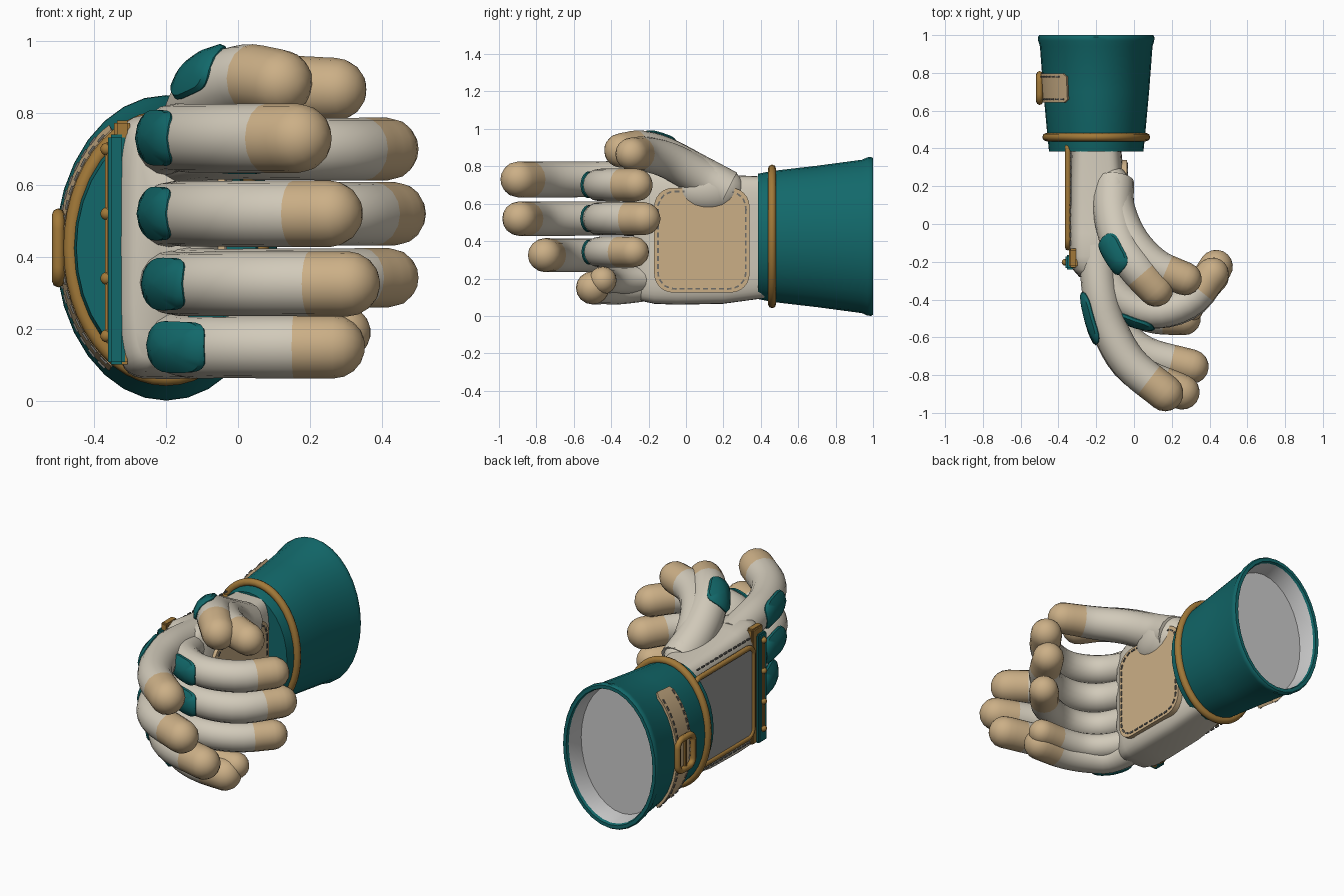
import bpy, bmesh
from math import sin, cos, pi, radians, copysign
from mathutils import Vector, Matrix

if "Cube" in bpy.data.objects:
    bpy.data.objects.remove(bpy.data.objects["Cube"], do_unlink=True)


def material(name, rgb):
    m = bpy.data.materials.new(name)
    m.use_nodes = True
    m.diffuse_color = (*rgb, 1)
    m.node_tree.nodes["Principled BSDF"].inputs["Base Color"].default_value = (*rgb, 1)
    return m


CREAM = material("cream_leather", (0.64, 0.59, 0.49))
TAN = material("tan_leather", (0.60, 0.43, 0.24))
TEAL = material("teal_fabric", (0.006, 0.14, 0.145))
GOLD = material("gold_trim", (0.36, 0.19, 0.04))
GREY = material("grey_panel", (0.33, 0.33, 0.32))
STITCH = material("dark_stitching", (0.16, 0.155, 0.14))
LINER = material("pale_liner", (0.6, 0.6, 0.6))
Z = Vector((0, 0, 1))


def finish(name, bm, mats, angle=40):
    bmesh.ops.recalc_face_normals(bm, faces=bm.faces)
    me = bpy.data.meshes.new(name)
    bm.to_mesh(me)
    bm.free()
    ob = bpy.data.objects.new(name, me)
    bpy.context.collection.objects.link(ob)
    for m in mats:
        me.materials.append(m)
    bpy.ops.object.select_all(action='DESELECT')
    ob.select_set(True)
    bpy.context.view_layer.objects.active = ob
    bpy.ops.object.shade_smooth_by_angle(angle=radians(angle))
    return ob


def loft(name, rings, mats, second_from=None, angle=40):
    """Skin closed rings and cap both ends; later rings may take the second material."""
    bm = bmesh.new()
    vs = [[bm.verts.new(p) for p in r] for r in rings]
    n = len(rings[0])
    for i in range(len(vs) - 1):
        for j in range(n):
            k = (j + 1) % n
            f = bm.faces.new((vs[i][j], vs[i][k], vs[i + 1][k], vs[i + 1][j]))
            f.material_index = int(second_from is not None and i >= second_from)
    bm.faces.new(vs[0])
    bm.faces.new(vs[-1]).material_index = int(second_from is not None)
    return finish(name, bm, mats, angle)


class Path:
    """Smooth finger centre line, sampled evenly by length."""
    def __init__(self, pts, r0, r1):
        p = [Vector(q) for q in pts]
        p = [2 * p[0] - p[1]] + p + [2 * p[-1] - p[-2]]
        self.pts = []
        for a, b, c, d in zip(p, p[1:], p[2:], p[3:]):
            for i in range(20):
                t = i / 20
                self.pts.append(0.5 * (2 * b + (c - a) * t + (2 * a - 5 * b + 4 * c - d) * t * t
                                       + (3 * b - a - 3 * c + d) * t ** 3))
        self.pts.append(p[-2])
        self.cum = [0]
        for a, b in zip(self.pts, self.pts[1:]):
            self.cum.append(self.cum[-1] + (b - a).length)
        self.length, self.r0, self.r1 = self.cum[-1], r0, r1

    def at(self, s):
        s = min(max(s, 0), self.length)
        i = max(k for k in range(len(self.pts) - 1) if self.cum[k] <= s)
        return self.pts[i].lerp(self.pts[i + 1], (s - self.cum[i]) / (self.cum[i + 1] - self.cum[i]))

    def frame(self, s):
        t = (self.at(s + 0.03) - self.at(s - 0.03)).normalized()
        n = t.cross(Z).normalized()
        r = self.r0 + (self.r1 - self.r0) * s / self.length
        return self.at(s), t, n, n.cross(t), r

    def surface(self, s, ang, off):
        c, t, n, u, r = self.frame(s)
        return c + (n * cos(ang) + u * sin(ang)) * (r + off)


def finger(name, pts, r0, r1, pad_at, pad_len, pad_ang=0, tip=0.11, seg=16):
    path = Path(pts, r0, r1)
    cut = path.length - tip
    stations = [cut * i / 16 for i in range(17)] + [cut + tip * i / 3 for i in (1, 2, 3)]
    angs = [2 * pi * j / seg for j in range(seg)]
    rings = [[path.surface(s, a, 0) for a in angs] for s in stations]
    c, t, n, u, r = path.frame(path.length)
    for k in range(1, 5):
        e = k * pi / 9
        rings.append([c + t * r * sin(e) + (n * cos(a) + u * sin(a)) * r * cos(e) for a in angs])
    loft(name, rings, [CREAM, TAN], 16, 60)
    # raised knuckle pad that follows the finger surface
    mid = path.length * pad_at
    pad = []
    for q, off in ((0.1, 0.017), (0.5, 0.017), (0.88, 0.014), (1, 0.004), (1, -0.025)):
        ring = []
        for j in range(24):
            a = 2 * pi * j / 24
            x, y = (copysign(abs(v) ** 0.6, v) * q for v in (cos(a), sin(a)))
            ring.append(path.surface(mid + x * pad_len / 2, radians(pad_ang) + y * 0.9, off))
        pad.append(ring)
    loft(name + "_knuckle_pad", pad, [TEAL])


# Fingers: outer reaching set and inner curled set: (z, radius, turning points in plan)
outer = {
    "index": (0.73, 0.094, [(-.18, -.36), (-.13, -.55), (-.02, -.74), (.165, -.895)], 0.40, .26),
    "middle": (0.52, 0.09, [(-.18, -.36), (-.13, -.57), (0, -.77), (.255, -.89)], 0.37, .26),
    "ring": (0.325, 0.088, [(-.17, -.36), (-.1, -.54), (.05, -.68), (.305, -.755)], 0.38, .24),
    "little": (0.15, 0.086, [(-.14, -.34), (-.05, -.43), (.1, -.49), (.265, -.5)], 0.38, .2)}
inner = {
    "index": (0.7, 0.085, [(-.08, -.38), (.1, -.465), (.29, -.41), (.415, -.265)], 0.47, .17),
    "middle": (0.52, 0.086, [(-.08, -.38), (.1, -.465), (.3, -.41), (.435, -.225)], 0.45, .17),
    "ring": (0.342, 0.08, [(-.08, -.38), (.1, -.465), (.29, -.41), (.42, -.28)], 0.47, .17),
    "little": (0.19, 0.072, [(-.1, -.3), (0, -.4), (.13, -.44), (.295, -.445)], 0.45, .14)}
for label, group in (("outer", outer), ("curled", inner)):
    for f, (z, r, bends, pad_at, pad_len) in group.items():
        pts = [(-.2, -.12, z * 0.9 + 0.043)] + [(x, y, z) for x, y in bends]
        finger(f"{label}_{f}_finger", pts, r, r * 1.03, pad_at, pad_len)

# Thumbs share one root
finger("outer_thumb", [(-.11, .22, .67), (-.11, .06, .76), (-.07, -.11, .855), (.02, -.24, .895),
                       (.115, -.345, .885)], .11, .093, .62, .17, 40)
finger("curled_thumb", [(-.11, .22, .67), (-.1, .08, .74), (-.02, -.09, .83), (.11, -.22, .865),
                        (.27, -.29, .866)], .11, .088, .5, .13, 40)
bm = bmesh.new()
bmesh.ops.create_uvsphere(bm, u_segments=24, v_segments=14, radius=1, matrix=Matrix.LocRotScale(
    Vector((-.11, .12, .68)), None, Vector((.11, .19, .135))))
finish("thumb_mound", bm, [CREAM])


# Palm: rounded box sections lofted along y
def section(y, cx, cz, rx, rz, n=40, power=0.4):
    def sp(v):
        return copysign(abs(v) ** power, v)
    return [(cx + rx * sp(cos(2 * pi * j / n)), y, cz + rz * sp(sin(2 * pi * j / n))) for j in range(n)]


loft("palm", [section(*s) for s in (
    (.42, -.2, .42, .13, .325), (.2, -.195, .41, .147, .345), (-.05, -.195, .42, .15, .36),
    (-.17, -.2, .43, .145, .365), (-.24, -.2, .43, .125, .35), (-.28, -.2, .43, .09, .32))], [CREAM], None, 50)


def rounded(x, cy, cz, hy, hz, r, n=6):
    pts = []
    for k, (sy, sz) in enumerate(((1, 1), (-1, 1), (-1, -1), (1, -1))):
        for i in range(n + 1):
            a = (k + i / n) * pi / 2
            pts.append(Vector((x, cy + sy * (hy - r) + r * cos(a), cz + sz * (hz - r) + r * sin(a))))
    return pts


def wire(name, pts, depth, mat):
    """Closed round cord through the points."""
    cu = bpy.data.curves.new(name, 'CURVE')
    cu.dimensions = '3D'
    cu.bevel_depth, cu.bevel_resolution = depth, 2
    sp = cu.splines.new('POLY')
    sp.points.add(len(pts) - 1)
    for p, q in zip(sp.points, pts):
        p.co = (*q, 1)
    sp.use_cyclic_u = sp.use_smooth = True
    cu.materials.append(mat)
    ob = bpy.data.objects.new(name, cu)
    bpy.context.collection.objects.link(ob)
    bpy.ops.object.select_all(action='DESELECT')
    ob.select_set(True)
    bpy.context.view_layer.objects.active = ob
    bpy.ops.object.convert(target='MESH')


def stitches(name, pts, normal, pitch=0.042):
    """Row of small dashes along the points."""
    bm = bmesh.new()
    gap = 0
    for a, b in zip(pts, pts[1:]):
        a, b = Vector(a), Vector(b)
        t, d = (b - a).normalized(), gap
        nrm = normal(a)
        rot = Matrix((t, nrm.cross(t), nrm)).transposed().to_quaternion()
        while d < (b - a).length:
            bmesh.ops.create_cube(bm, size=1, matrix=Matrix.LocRotScale(
                a + t * d, rot, Vector((0.026, 0.009, 0.008))))
            d += pitch
        gap = d - (b - a).length
    finish(name, bm, [STITCH])


def box(name, lo, hi, mat, bevel=0.008):
    lo, hi = Vector(lo), Vector(hi)
    bm = bmesh.new()
    bmesh.ops.create_cube(bm, size=1, matrix=Matrix.LocRotScale((lo + hi) / 2, None, hi - lo))
    bmesh.ops.bevel(bm, geom=bm.edges[:], offset=bevel, segments=2, affect='EDGES')
    finish(name, bm, [mat])


# Palm patch and back-of-hand panel
loft("palm_patch", [rounded(x, .085, .405, .255, .28, .1) for x in (-.07, -.036)], [TAN])
loop = rounded(-.035, .085, .405, .235, .26, .09)
stitches("palm_patch_stitching", loop + loop[:1], lambda p: Vector((1, 0, 0)))
loft("back_panel", [rounded(x, .15, .43, .27, .26, .05) for x in (-.33, -.354)], [GREY])
wire("back_panel_border", rounded(-.35, .15, .43, .275, .265, .05), .015, GOLD)
for side, z in (("upper", .735), ("lower", .125)):
    stitches(side + "_back_stitching", [(-.337, -.1, z), (-.335, .38, z)], lambda p: Vector((-1, 0, 0)))

# Knuckle bar with studs
box("knuckle_bar_backing", (-.345, -.23, .1), (-.3, -.13, .78), GOLD)
box("knuckle_bar", (-.362, -.24, .1), (-.315, -.165, .74), TEAL)
box("knuckle_bar_trim", (-.37, -.215, .16), (-.355, -.19, .72), GOLD, .005)
bm = bmesh.new()
for z in (.18, .34, .52, .7):
    bmesh.ops.create_uvsphere(bm, u_segments=12, v_segments=8, radius=.018,
                              matrix=Matrix.Translation((-.365, -.2025, z)))
finish("knuckle_studs", bm, [GOLD])


# Flared cuff, with a recessed pale liner in the open end
def oval(y, rx, rz, n=32):
    return [Vector((-.2 + rx * cos(2 * pi * j / n), y, .425 + rz * sin(2 * pi * j / n))) for j in range(n)]


loft("cuff", [oval(*s) for s in (
    (.385, .25, .335), (.46, .258, .35), (.7, .28, .378), (.94, .298, .41), (.97, .307, .423),
    (.99, .308, .425), (1, .302, .418), (1, .282, .398), (.985, .276, .392), (.88, .268, .378))],
    [TEAL, LINER], 8)
wire("cuff_ring", oval(.46, .264, .362, 48), .022, GOLD)


# Cuff strap and buckle on the back of the hand side
def on_cuff(a, y, off):
    k = (y - .46) / .48
    return Vector((-.2 - (.258 + .04 * k + off) * cos(a), y, .425 + (.35 + .06 * k + off) * sin(a)))


arc = [radians(-58 + 116 * i / 24) for i in range(25)]
strap = []
for i, a in enumerate(arc):
    w = .06 if i in (0, 24) else .078
    strap.append([on_cuff(a, .72 + s * w, o) for s, o in ((-1, -.01), (-1, .014), (1, .014), (1, -.01))])
loft("cuff_strap", strap, [TAN])
for side, y in (("front", .66), ("rear", .78)):
    stitches(side + "_strap_stitching", [on_cuff(a, y, .015) for a in arc[1:-1]],
             lambda p: Vector((p.x + .2, 0, (p.z - .425) * .55)).normalized())
wire("buckle_frame", rounded(-.5, .72, .425, .072, .092, .04), .018, GOLD)
box("buckle_prong", (-.508, .71, .335), (-.49, .73, .52), GOLD, .005)
